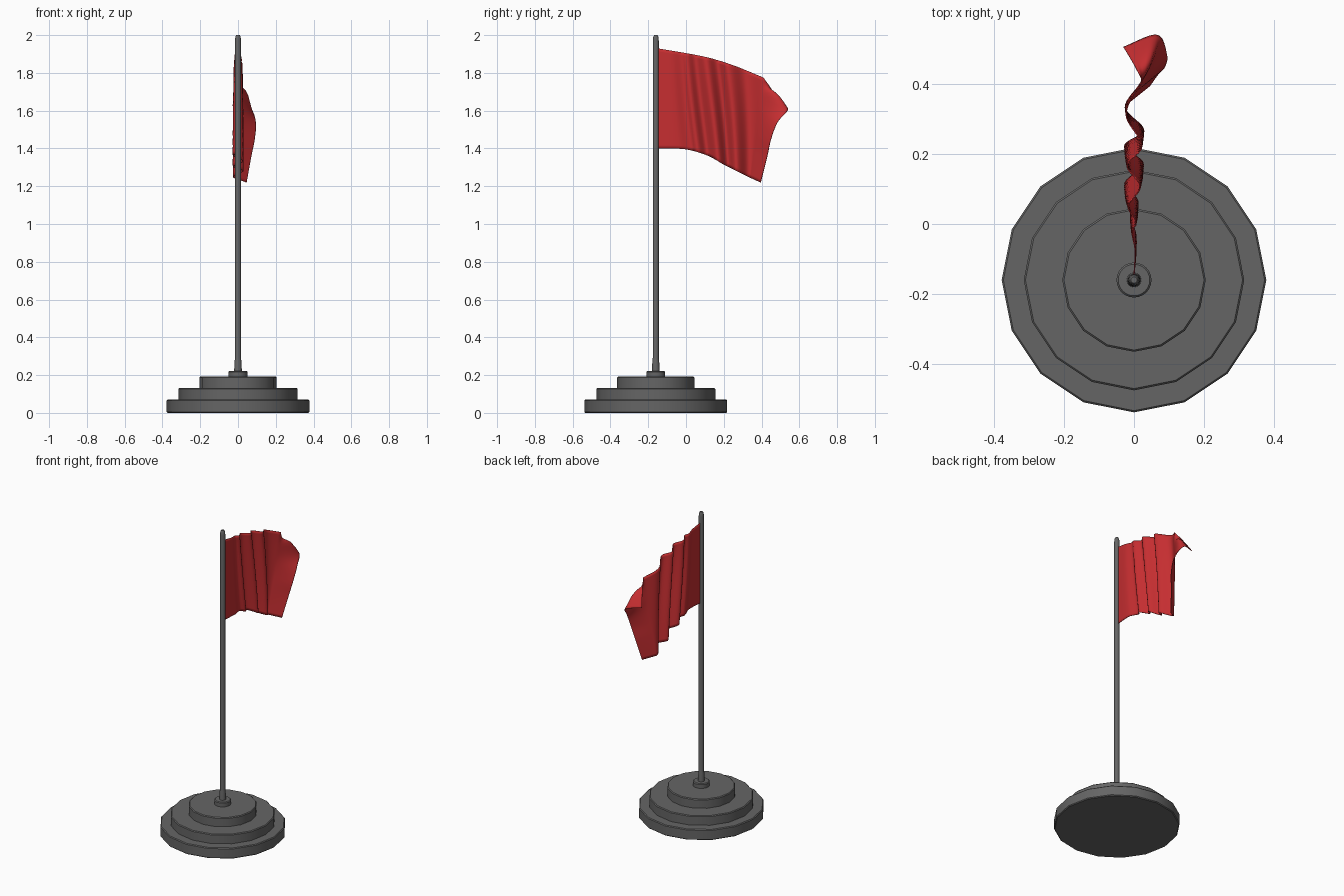
import bpy, math
from mathutils import Vector

old = bpy.data.objects.get("Cube")
if old:
    bpy.data.objects.remove(old)

POLE_Y = -0.16


def material(name, rgb):
    mat = bpy.data.materials.new(name)
    mat.use_nodes = True
    color = (*rgb, 1)
    mat.diffuse_color = color
    mat.node_tree.nodes["Principled BSDF"].inputs["Base Color"].default_value = color
    return mat


grey = material("dark_grey", (0.13, 0.13, 0.13))
red = material("flag_red", (0.56, 0.027, 0.03))


def add_object(name, verts, faces, mat, angle):
    mesh = bpy.data.meshes.new(name)
    mesh.from_pydata(verts, [], faces)
    mesh.materials.append(mat)
    obj = bpy.data.objects.new(name, mesh)
    bpy.context.collection.objects.link(obj)
    bpy.ops.object.select_all(action="DESELECT")
    obj.select_set(True)
    bpy.context.view_layer.objects.active = obj
    bpy.ops.object.shade_smooth_by_angle(angle=math.radians(angle))
    return obj


def turned(name, profile, sides):
    """Closed solid turned about the pole axis from (radius, height) pairs."""
    verts, faces = [], []
    for r, z in profile:
        for i in range(sides):
            a = math.tau * i / sides
            verts.append((r * math.cos(a), POLE_Y + r * math.sin(a), z))
    for k in range(len(profile) - 1):
        for i in range(sides):
            j = (i + 1) % sides
            a, b = k * sides, (k + 1) * sides
            faces.append((a + i, a + j, b + j, b + i))
    last = (len(profile) - 1) * sides
    faces.append(tuple(reversed(range(sides))))
    faces.append(tuple(range(last, last + sides)))
    return add_object(name, verts, faces, grey, 30)


def disc(name, r, z0, z1, sides, b=0.005):
    return turned(name, [(r - b, z0), (r, z0 + b), (r, z1 - b), (r - b, z1)], sides)


# Stepped base and collar
disc("base_lower_step", 0.378, 0.0, 0.07, 16)
disc("base_middle_step", 0.315, 0.065, 0.132, 16)
disc("base_upper_step", 0.205, 0.127, 0.192, 16)
disc("pole_collar", 0.05, 0.187, 0.222, 24)

# Pole with a thicker foot and a rounded tip
turned("pole", [(0.021, 0.21), (0.018, 0.275), (0.016, 0.29), (0.016, 1.97),
                (0.014, 1.99), (0.009, 2.0)], 16)


def spline(points, t):
    """Smooth curve through points whose first value is the parameter."""
    i = 0
    while i < len(points) - 2 and t > points[i + 1][0]:
        i += 1
    p = [points[max(0, min(len(points) - 1, i + k))] for k in (-1, 0, 1, 2)]
    h = p[2][0] - p[1][0]
    s = max(0, min(1, (t - p[1][0]) / h))
    out = []
    for c in range(1, len(p[0])):
        m0 = (p[2][c] - p[0][c]) / (p[2][0] - p[0][0]) * h
        m1 = (p[3][c] - p[1][c]) / (p[3][0] - p[1][0]) * h
        out.append((2*s**3 - 3*s*s + 1) * p[1][c] + (s**3 - 2*s*s + s) * m0
                   + (3*s*s - 2*s**3) * p[2][c] + (s**3 - s*s) * m1)
    return out


# Edges as (y, z), folds as (y, x), free edge as (v, x, y, z)
TOP = [(-0.15, 1.93), (0.1, 1.885), (0.25, 1.84), (0.41, 1.775)]
BOTTOM = [(-0.15, 1.4), (0, 1.395), (0.12, 1.36), (0.2, 1.315), (0.34, 1.245)]
FOLDS = [(-0.15, 0), (-0.06, 0.006), (0, -0.01), (0.03, 0.012), (0.08, -0.027),
         (0.14, 0.027), (0.2, -0.027), (0.25, 0.028), (0.33, -0.025), (0.41, 0.025)]
FREE = [(0, 0.045, 0.395, 1.22), (0.28, 0.07, 0.43, 1.36), (0.45, 0.088, 0.45, 1.45),
        (0.64, 0.093, 0.485, 1.54), (0.82, 0.065, 0.54, 1.605), (1, -0.03, 0.505, 1.625)]


def body(s, v):
    """Rippled part of the cloth, from the pole to the start of the drooping end."""
    yt, yb = -0.15 + 0.56 * s, -0.15 + 0.49 * s
    y = yb + (yt - yb) * v
    zt, zb = spline(TOP, yt)[0], spline(BOTTOM, yb)[0]
    slant = 0.07 * (v - 0.5) * math.sin(math.pi * s)
    calm = 1 - 0.6 * v * v * (1 - s)
    return Vector((spline(FOLDS, y + slant)[0] * calm, y, zb + (zt - zb) * v))


def cloth(u, v):
    split = 0.76
    if u <= split:
        return body(u / split, v)
    t = (u - split) / (1 - split)
    p = body(1, v).lerp(Vector(spline(FREE, v)), t)
    # Crest where the top corner folds over
    crest = math.sin(math.pi * t) * math.exp(-((v - 0.85) / 0.1) ** 2)
    p.z += 0.04 * crest
    p.x += 0.012 * crest
    return p


# Waving flag
COLS, ROWS = 75, 30
verts = [cloth(i / COLS, j / ROWS) for i in range(COLS + 1) for j in range(ROWS + 1)]
n = ROWS + 1
faces = [(i*n + j, (i + 1)*n + j, (i + 1)*n + j + 1, i*n + j + 1)
         for i in range(COLS) for j in range(ROWS)]
flag = add_object("flag", verts, faces, red, 60)
thick = flag.modifiers.new("cloth_thickness", "SOLIDIFY")
thick.thickness = 0.003
thick.offset = 0
